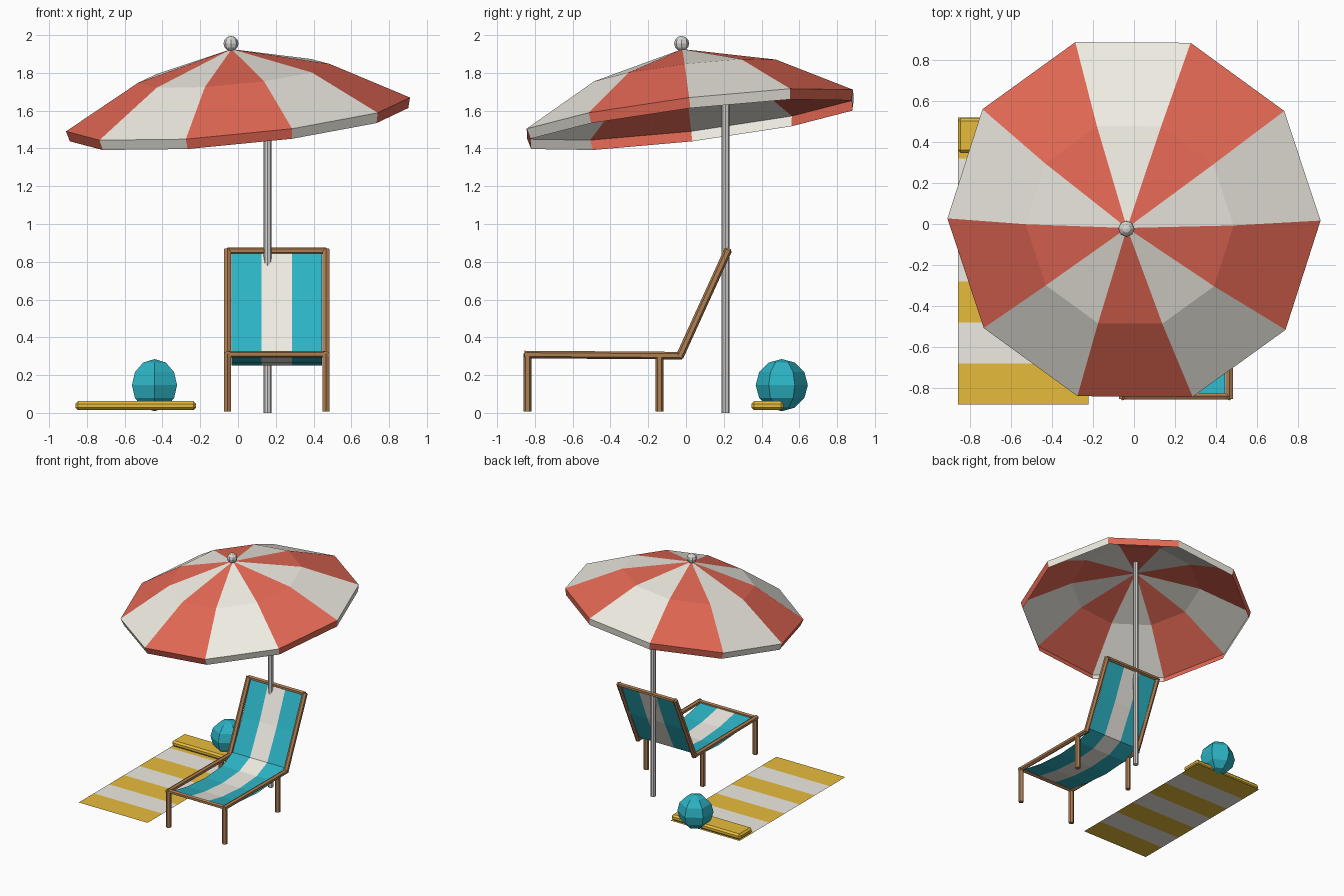
import bpy, bmesh, math
from mathutils import Vector, Matrix

if "Cube" in bpy.data.objects:
    bpy.data.objects.remove(bpy.data.objects["Cube"])


def mat(name, rgb):
    m = bpy.data.materials.new(name)
    m.diffuse_color = (*rgb, 1)
    m.use_nodes = True
    m.node_tree.nodes["Principled BSDF"].inputs["Base Color"].default_value = m.diffuse_color
    return m


RED = mat("red", (0.78, 0.14, 0.09))
WHITE = mat("white", (0.86, 0.83, 0.76))
TEAL = mat("teal", (0.025, 0.45, 0.55))
YELLOW = mat("yellow", (0.80, 0.50, 0.045))
WOOD = mat("wood", (0.43, 0.21, 0.085))
METAL = mat("metal", (0.68, 0.67, 0.65))


def finish(name, bm, *mats):
    me = bpy.data.meshes.new(name)
    bm.to_mesh(me)
    bm.free()
    for m in mats:
        me.materials.append(m)
    ob = bpy.data.objects.new(name, me)
    bpy.context.collection.objects.link(ob)
    return ob


def bar(name, a, b, r, sides, m):
    """Straight low-poly rod from a to b."""
    a, b = Vector(a), Vector(b)
    d = b - a
    rot = d.to_track_quat('Z', 'Y').to_matrix().to_4x4()
    bm = bmesh.new()
    bmesh.ops.create_cone(bm, cap_ends=True, segments=sides, radius1=r, radius2=r,
                          depth=d.length, matrix=Matrix.Translation((a + b) / 2) @ rot)
    return finish(name, bm, m)


def ball(name, loc, r, seg, rings, m):
    bm = bmesh.new()
    bmesh.ops.create_uvsphere(bm, u_segments=seg, v_segments=rings, radius=r,
                              matrix=Matrix.Translation(loc))
    return finish(name, bm, m)


def sheet(name, rows, pick, mats):
    """Grid of quads through rows of points; pick(row, column) gives the colour."""
    bm = bmesh.new()
    vs = [[bm.verts.new(p) for p in row] for row in rows]
    for i in range(len(rows) - 1):
        for j in range(len(rows[0]) - 1):
            f = bm.faces.new((vs[i][j], vs[i][j + 1], vs[i + 1][j + 1], vs[i + 1][j]))
            f.material_index = pick(i, j)
    return finish(name, bm, *mats)


# Umbrella canopy: ten panels with a short valance, tilted
N = 10
tilt = Vector((0, 0, 1)).rotation_difference(Vector((-0.099, -0.12, 1))).to_matrix().to_4x4()
place = Matrix.Translation((0, 0.022, 1.58)) @ tilt
bm = bmesh.new()
rings = []
for r, h in ((0.90, -0.055), (0.915, 0), (0.51, 0.22)):
    rings.append([bm.verts.new((r * math.cos(math.tau * k / N), r * math.sin(math.tau * k / N), h))
                  for k in range(N)])
apex = bm.verts.new((0, 0, 0.35))
for k in range(N):
    n = (k + 1) % N
    for lo, hi in zip(rings, rings[1:]):
        bm.faces.new((lo[k], lo[n], hi[n], hi[k])).material_index = k % 2
    bm.faces.new((rings[-1][k], rings[-1][n], apex)).material_index = k % 2
bm.transform(place)
finish("umbrella_canopy", bm, WHITE, RED)

# Umbrella pole and finial
bar("umbrella_pole", (0.157, 0.21, 0), (0.157, 0.21, 1.85), 0.021, 8, METAL)
ball("umbrella_finial", place @ Vector((0, 0, 0.38)), 0.04, 8, 6, METAL)

# Deck chair frame
XL, XR, R = -0.055, 0.465, 0.021
for side, x in (("left", XL), ("right", XR)):
    bar(f"front_leg_{side}", (x, -0.84, 0.008), (x, -0.84, 0.315), R, 6, WOOD)
    bar(f"rear_leg_{side}", (x, -0.14, 0.008), (x, -0.14, 0.305), R, 6, WOOD)
    bar(f"seat_rail_{side}", (x, -0.855, 0.309), (x, -0.02, 0.303), 0.02, 6, WOOD)
    bar(f"back_rail_{side}", (x, -0.035, 0.295), (x, 0.224, 0.864), R, 6, WOOD)
bar("front_crossbar", (XL, -0.84, 0.31), (XR, -0.84, 0.31), 0.018, 6, WOOD)
bar("top_crossbar", (XL, 0.222, 0.858), (XR, 0.222, 0.858), 0.018, 6, WOOD)

# Striped sling fabric, sagging in the seat
profile = [(-0.84, 0.31), (-0.62, 0.268), (-0.38, 0.25), (-0.16, 0.265),
           (-0.02, 0.325), (0.105, 0.575), (0.222, 0.855)]
xs = [-0.035 + 0.16 * i for i in range(4)]
sheet("sling_fabric", [[(x, y, z) for x in xs] for y, z in profile],
      lambda i, j: j % 2, (TEAL, WHITE))

# Striped towel
sheet("towel", [[(x, -0.88 + 0.2 * i, 0.013) for x in (-0.86, -0.222)] for i in range(8)],
      lambda i, j: i % 2, (YELLOW, WHITE))

# Rolled towel end
bm = bmesh.new()
bmesh.ops.create_cube(bm, size=1, matrix=Matrix.Translation((-0.541, 0.432, 0.038))
                      @ Matrix.Diagonal((0.638, 0.17, 0.048, 1)))
bmesh.ops.bevel(bm, geom=bm.edges[:], offset=0.014, segments=1, affect='EDGES')
finish("towel_pillow", bm, YELLOW)

# Beach ball
ball("beach_ball", (-0.442, 0.507, 0.147), 0.138, 6, 6, TEAL)
